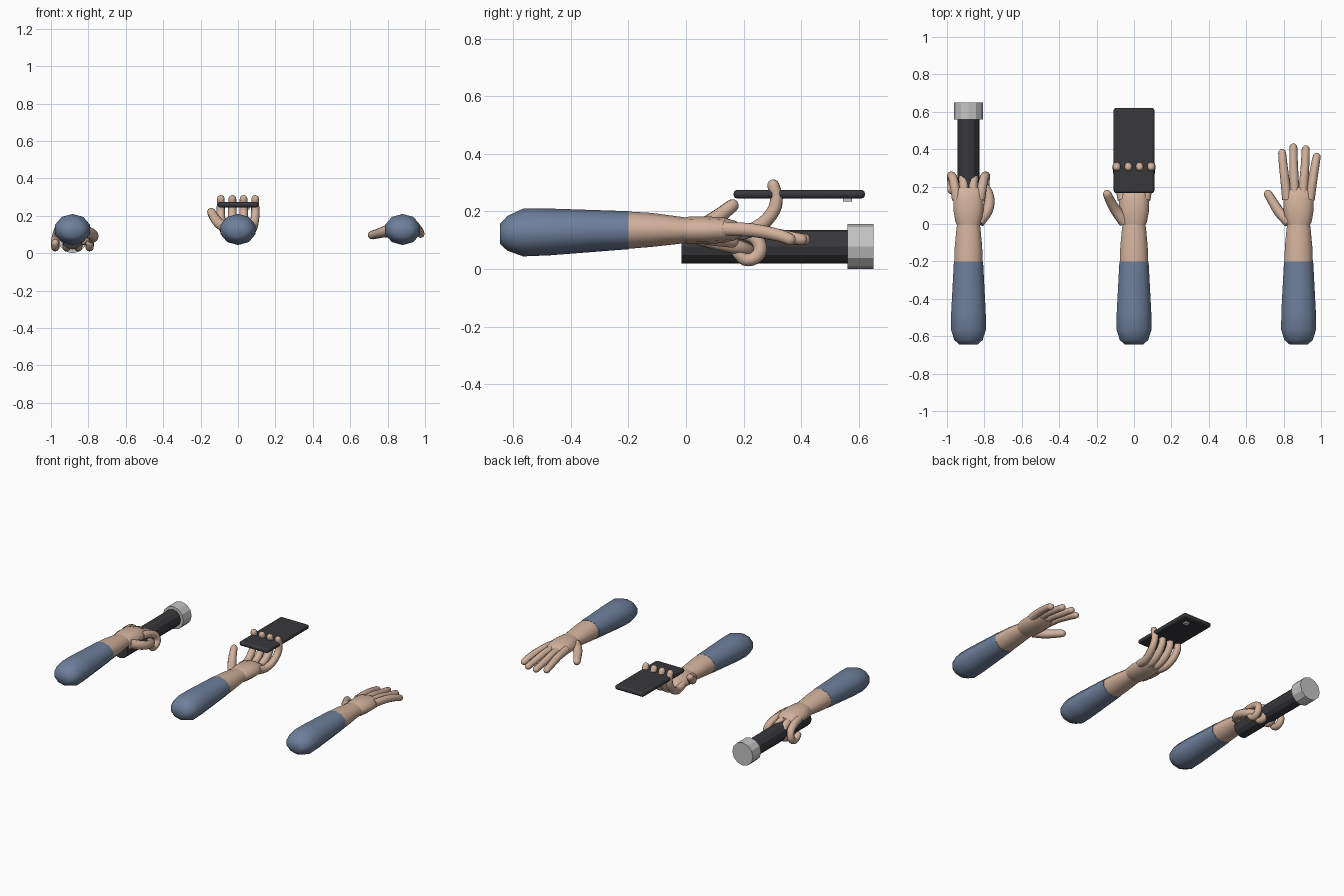
import bpy
import math
from mathutils import Vector

if "Cube" in bpy.data.objects:
    bpy.data.objects.remove(bpy.data.objects["Cube"], do_unlink=True)


def material(name, r, g, b):
    m = bpy.data.materials.new(name)
    m.use_nodes = True
    m.diffuse_color = (r, g, b, 1)
    bsdf = m.node_tree.nodes["Principled BSDF"]
    bsdf.inputs["Base Color"].default_value = (r, g, b, 1)
    bsdf.inputs["Roughness"].default_value = 0.7
    return m


SKIN = material("skin", 0.64, 0.44, 0.33)
SLEEVE = material("blue sleeve", 0.155, 0.215, 0.33)
BLACK = material("black plastic", 0.04, 0.04, 0.046)
METAL = material("light metal", 0.56, 0.56, 0.56)


def finish(ob, name, mat, angle):
    ob.name = name
    ob.data.materials.clear()
    ob.data.materials.append(mat)
    bpy.ops.object.select_all(action="DESELECT")
    ob.select_set(True)
    bpy.context.view_layer.objects.active = ob
    bpy.ops.object.shade_smooth_by_angle(angle=math.radians(angle))
    return ob


def skin_rings(name, rings, mat, angle=60):
    """Join equal rings of points into a closed, capped surface."""
    n = len(rings[0])
    verts = [p for ring in rings for p in ring]
    faces = [list(range(n))[::-1], list(range(len(verts) - n, len(verts)))]
    for i in range(len(rings) - 1):
        for j in range(n):
            k = (j + 1) % n
            faces.append([i * n + j, i * n + k, (i + 1) * n + k, (i + 1) * n + j])
    me = bpy.data.meshes.new(name)
    me.from_pydata(verts, [], faces)
    me.update()
    ob = bpy.data.objects.new(name, me)
    bpy.context.collection.objects.link(ob)
    return finish(ob, name, mat, angle)


def limb(name, x, sections, mat, sides=10):
    """Loft along y through (y, centre z, half width, half height)."""
    rings = []
    for y, z, w, h in sections:
        turns = [-math.tau * (j + 0.5) / sides for j in range(sides)]
        rings.append([Vector((x + w * math.cos(t), y, z + h * math.sin(t))) for t in turns])
    return skin_rings(name, rings, mat)


def digit(name, x, path, r0, r1, sides=10):
    """Tapered tube on a smoothed path, with a round tip."""
    pts = [Vector(p) + Vector((x, 0, 0)) for p in path]
    ext = [2 * pts[0] - pts[1]] + pts + [2 * pts[-1] - pts[-2]]
    line = []
    for i in range(1, len(ext) - 2):
        a, b, c, d = ext[i - 1:i + 3]
        for t in (0, 0.33, 0.67):
            line.append(0.5 * (2 * b + (c - a) * t + (2 * a - 5 * b + 4 * c - d) * t * t
                               + (3 * b - a - 3 * c + d) * t ** 3))
    line.append(pts[-1])
    last = len(line) - 1
    stations = []
    for i, p in enumerate(line):
        tangent = (line[min(i + 1, last)] - line[max(i - 1, 0)]).normalized()
        stations.append((p, tangent, r0 + (r1 - r0) * i / last))
    for deg in (30, 60, 82):
        a = math.radians(deg)
        stations.append((line[-1] + tangent * r1 * math.sin(a), tangent, r1 * math.cos(a)))
    rings = []
    side = Vector((1, 0, 0))
    for p, t, r in stations:
        side = (side - t * side.dot(t)).normalized()
        up = t.cross(side)
        rings.append([p + r * (math.cos(math.tau * j / sides) * side
                               + math.sin(math.tau * j / sides) * up) for j in range(sides)])
    return skin_rings(name, rings, SKIN)


def arm(label, x, fingers, thumb):
    limb(label + "_sleeve", x, [(-0.645, 0.122, 0.05, 0.035), (-0.62, 0.124, 0.08, 0.06),
                                (-0.565, 0.127, 0.098, 0.083), (-0.47, 0.129, 0.097, 0.081),
                                (-0.2, 0.135, 0.082, 0.066)], SLEEVE)
    limb(label + "_forearm", x, [(-0.205, 0.135, 0.08, 0.065), (-0.12, 0.136, 0.077, 0.059),
                                 (-0.03, 0.135, 0.068, 0.048), (0.03, 0.135, 0.06, 0.04)], SKIN)
    limb(label + "_palm", x, [(-0.017, 0.135, 0.058, 0.042), (0.01, 0.135, 0.073, 0.047),
                              (0.07, 0.135, 0.084, 0.048), (0.13, 0.135, 0.084, 0.044),
                              (0.17, 0.134, 0.076, 0.034), (0.195, 0.133, 0.06, 0.02)], SKIN)
    for name, path in zip(("index", "middle", "ring", "little"), fingers):
        digit(f"{label}_{name}_finger", x, path, 0.026, 0.021)
    digit(label + "_thumb", x, thumb, 0.032, 0.023)


def curled(profile, spread, tip_spread):
    """Four fingers sharing one bend, fanning out across x."""
    result = []
    for f in (-1, -0.33, 0.33, 1):
        n = len(profile) - 1
        result.append([(f * (spread + (tip_spread - spread) * min(1, 2 * i / n)), y, z)
                       for i, (y, z) in enumerate(profile)])
    return result


# Gripping arm, fingers curled downward
grip = [(0.13, 0.135), (0.19, 0.128), (0.243, 0.105), (0.258, 0.066),
        (0.238, 0.038), (0.205, 0.033), (0.18, 0.055)]
arm("grip", -0.885, curled(grip, 0.062, 0.092),
    [(0.055, 0.01, 0.125), (0.1, 0.07, 0.105), (0.112, 0.13, 0.088),
     (0.095, 0.185, 0.075), (0.062, 0.215, 0.065)])

# Phone-holding arm, fingers curled upward
hold = [(0.13, 0.135), (0.2, 0.127), (0.265, 0.157), (0.305, 0.205),
        (0.314, 0.25), (0.303, 0.29)]
arm("hold", 0, curled(hold, 0.062, 0.092),
    [(-0.05, 0.01, 0.135), (-0.095, 0.07, 0.155), (-0.122, 0.115, 0.185), (-0.143, 0.16, 0.22)])

# Open arm, fingers stretched out
open_fingers = [[(b, 0.13, 0.14), (0.6 * b + 0.4 * t, 0.23, 0.135),
                 (0.2 * b + 0.8 * t, 0.32, 0.118), (t, tip, 0.103)]
                for b, t, tip in ((-0.062, -0.088, 0.38), (-0.02, -0.028, 0.41),
                                  (0.022, 0.038, 0.4), (0.06, 0.097, 0.36))]
arm("open", 0.88, open_fingers,
    [(-0.05, 0.01, 0.13), (-0.1, 0.06, 0.115), (-0.133, 0.11, 0.105), (-0.163, 0.16, 0.097)])


def cylinder(name, radius, y0, y1, mat):
    bpy.ops.mesh.primitive_cylinder_add(vertices=12, radius=radius, depth=y1 - y0,
                                        location=(-0.885, (y0 + y1) / 2, 0.078),
                                        rotation=(math.pi / 2, 0, 0))
    finish(bpy.context.object, name, mat, 20)


def box(name, loc, size, bevel, mat):
    bpy.ops.mesh.primitive_cube_add(size=1, location=loc)
    ob = bpy.context.object
    ob.scale = size
    bpy.ops.object.transform_apply(location=False, rotation=False, scale=True)
    mod = ob.modifiers.new("rounded", "BEVEL")
    mod.width = bevel
    mod.segments = 3
    finish(ob, name, mat, 40)


# Flashlight
cylinder("flashlight_body", 0.058, -0.015, 0.565, BLACK)
cylinder("flashlight_head", 0.078, 0.56, 0.65, METAL)

# Phone with camera bump on its underside
box("phone", (0, 0.393, 0.26), (0.218, 0.456, 0.03), 0.013, BLACK)
box("phone_camera", (0.045, 0.56, 0.241), (0.032, 0.032, 0.014), 0.003, METAL)
